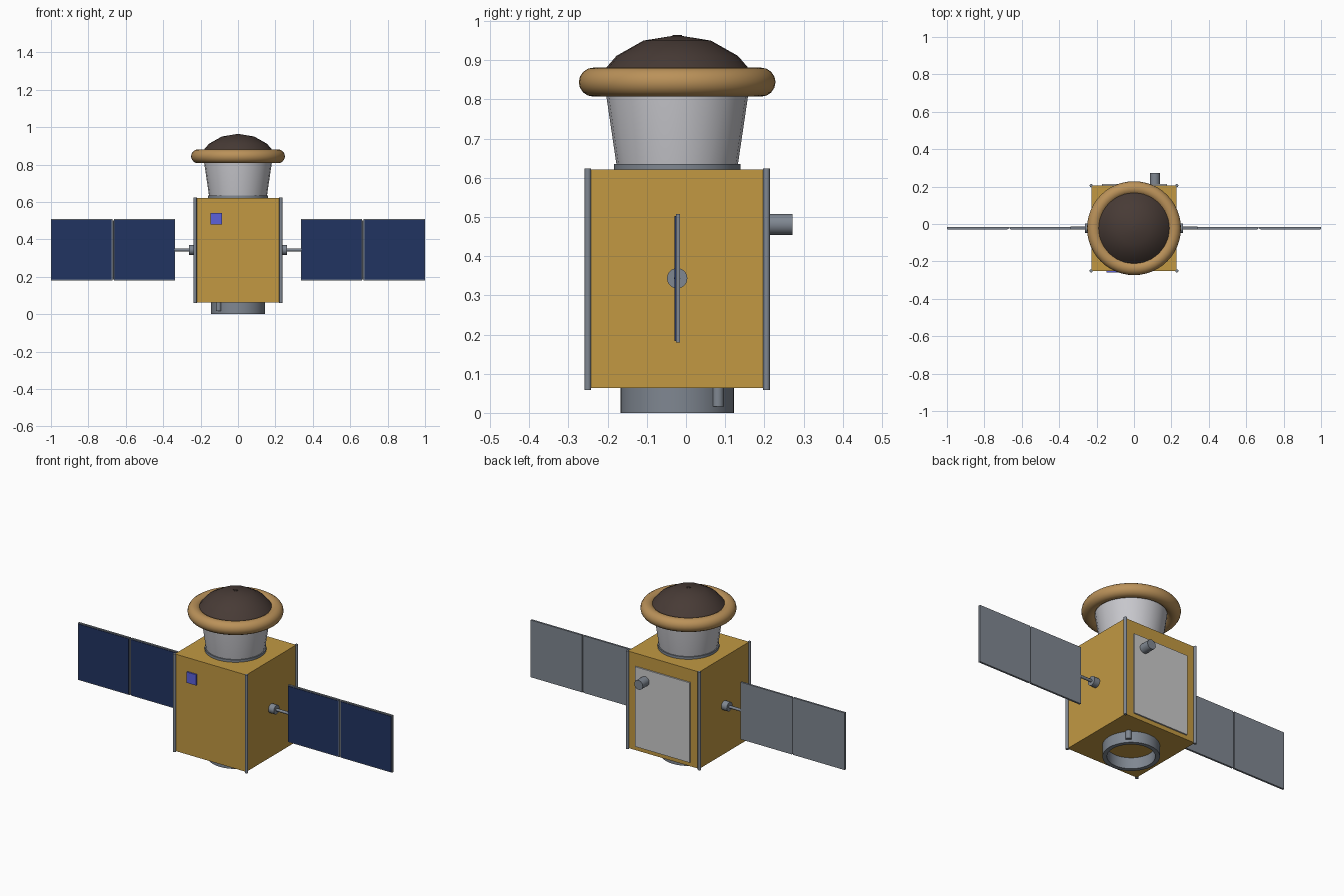
import bpy, bmesh, math
from mathutils import Matrix, Vector

if "Cube" in bpy.data.objects:
    bpy.data.objects.remove(bpy.data.objects["Cube"])

CY = -0.0225          # y of the main axis
HALF = 0.2275         # half width of the bus


def material(name, srgb):
    m = bpy.data.materials.new(name)
    lin = [c / 12.92 if c <= 0.04 else ((c + 0.055) / 1.055) ** 2.4 for c in srgb]
    m.diffuse_color = (*lin, 1)
    m.use_nodes = True
    m.node_tree.nodes["Principled BSDF"].inputs["Base Color"].default_value = m.diffuse_color
    return m


GOLD = material("gold_foil", (0.76, 0.60, 0.26))
STEEL = material("steel", (0.50, 0.53, 0.57))
PALE = material("pale_metal", (0.78, 0.78, 0.80))
WHITE = material("white_paint", (0.85, 0.85, 0.86))
NAVY = material("solar_cells", (0.13, 0.20, 0.38))
TAN = material("tan_fabric", (0.73, 0.57, 0.35))
BROWN = material("dark_shield", (0.28, 0.23, 0.21))
BLUE = material("blue_sensor", (0.36, 0.38, 0.86))


def finish(name, bm, mat, smooth=False):
    bmesh.ops.recalc_face_normals(bm, faces=bm.faces)
    me = bpy.data.meshes.new(name)
    bm.to_mesh(me)
    bm.free()
    me.materials.append(mat)
    ob = bpy.data.objects.new(name, me)
    bpy.context.collection.objects.link(ob)
    if smooth:
        bpy.ops.object.select_all(action='DESELECT')
        ob.select_set(True)
        bpy.context.view_layer.objects.active = ob
        bpy.ops.object.shade_smooth_by_angle(angle=math.radians(35))
    return ob


def box(name, x, y, z, mat):
    """Box from (min, max) pairs."""
    bm = bmesh.new()
    lo, hi = Vector((x[0], y[0], z[0])), Vector((x[1], y[1], z[1]))
    size = Matrix.Diagonal([abs(c) for c in hi - lo]).to_4x4()
    bmesh.ops.create_cube(bm, size=1, matrix=Matrix.Translation((lo + hi) / 2) @ size)
    return finish(name, bm, mat)


def rod(name, a, b, r, mat, segs=20):
    """Capped cylinder from point a to point b."""
    a, b = Vector(a), Vector(b)
    rot = (b - a).to_track_quat('Z', 'Y').to_matrix().to_4x4()
    bm = bmesh.new()
    bmesh.ops.create_cone(bm, cap_ends=True, segments=segs, radius1=r, radius2=r,
                          depth=(b - a).length, matrix=Matrix.Translation((a + b) / 2) @ rot)
    return finish(name, bm, mat, True)


def lathe(name, profile, mat, segs=32, closed=False):
    """Spin (radius, z) points around the main axis; open profiles get end caps."""
    bm = bmesh.new()
    rings = []
    for r, z in profile:
        rings.append([bm.verts.new((r * math.cos(2 * math.pi * i / segs),
                                    CY + r * math.sin(2 * math.pi * i / segs), z))
                      for i in range(segs)])
    pairs = list(zip(rings, rings[1:])) + ([(rings[-1], rings[0])] if closed else [])
    for p, q in pairs:
        for i in range(segs):
            j = (i + 1) % segs
            bm.faces.new((p[i], p[j], q[j], q[i]))
    if not closed:
        bm.faces.new(rings[0])
        bm.faces.new(rings[-1])
    return finish(name, bm, mat, True)


# Bus body and its corner posts
box("bus_body", (-HALF, HALF), (CY - HALF, CY + HALF), (0.063, 0.621), GOLD)
for sx in (-1, 1):
    for sy in (-1, 1):
        x, y = sx * 0.229, CY + sy * 0.228
        rod("corner_post", (x, y, 0.059), (x, y, 0.624), 0.0085, STEEL, 12)

# Hollow launch ring with two separation fittings
lathe("launch_ring", [(0.145, 0), (0.145, 0.064), (0.122, 0.064), (0.122, 0)],
      STEEL, 40, closed=True)
for s in (-1, 1):
    d = s * 0.147 * math.sqrt(0.5)
    rod("ring_fitting", (d, CY + d, 0.016), (d, CY + d, 0.064), 0.015, STEEL, 16)

# Neck: base flange and flared cone
lathe("neck_flange", [(0.161, 0.62), (0.161, 0.635)], STEEL)
lathe("neck_cone", [(0.155, 0.634), (0.184, 0.83), (0.184, 0.85)], PALE, 24)

# Inflated collar
tube = [(0.214 + 0.037 * math.cos(2 * math.pi * k / 16),
         0.844 + 0.037 * math.sin(2 * math.pi * k / 16)) for k in range(16)]
lathe("collar_torus", tube, TAN, 48, closed=True)

# Shield dome with its tip cap
lathe("shield_dome", [(0.193, 0.845), (0.192, 0.868), (0.155, 0.911),
                      (0.086, 0.950), (0.012, 0.962)], BROWN, 24)
lathe("dome_tip", [(0.012, 0.955), (0.012, 0.964)], BROWN, 12)

# Solar wings, mirrored left and right
ZC = 0.3435
for s in (-1, 1):
    rod("wing_hub", (s * 0.222, CY, ZC), (s * 0.262, CY, ZC), 0.026, STEEL, 24)
    rod("wing_arm", (s * 0.25, CY, ZC), (s * 0.34, CY, ZC), 0.008, STEEL, 12)
    for x0, x1 in ((0.336, 0.664), (0.672, 1.0)):
        box("panel_frame", sorted((s * x0, s * x1)), (-0.026, -0.015), (0.179, 0.508), STEEL)
        box("panel_cells", sorted((s * (x0 + 0.004), s * (x1 - 0.004))),
            (-0.029, -0.025), (0.184, 0.503), NAVY)
    rod("panel_hinge", (s * 0.668, -0.02, 0.185), (s * 0.668, -0.02, 0.502), 0.0045, STEEL, 8)

# Front sensor
box("front_sensor", (-0.147, -0.086), (-0.259, CY - HALF + 0.002), (0.48, 0.542), BLUE)

# Back radiator and tracker tube
box("radiator_plate", (-0.172, 0.176), (0.202, 0.213), (0.087, 0.547), WHITE)
rod("tracker_tube", (0.112, 0.2, 0.481), (0.112, 0.272, 0.481), 0.027, STEEL, 24)
